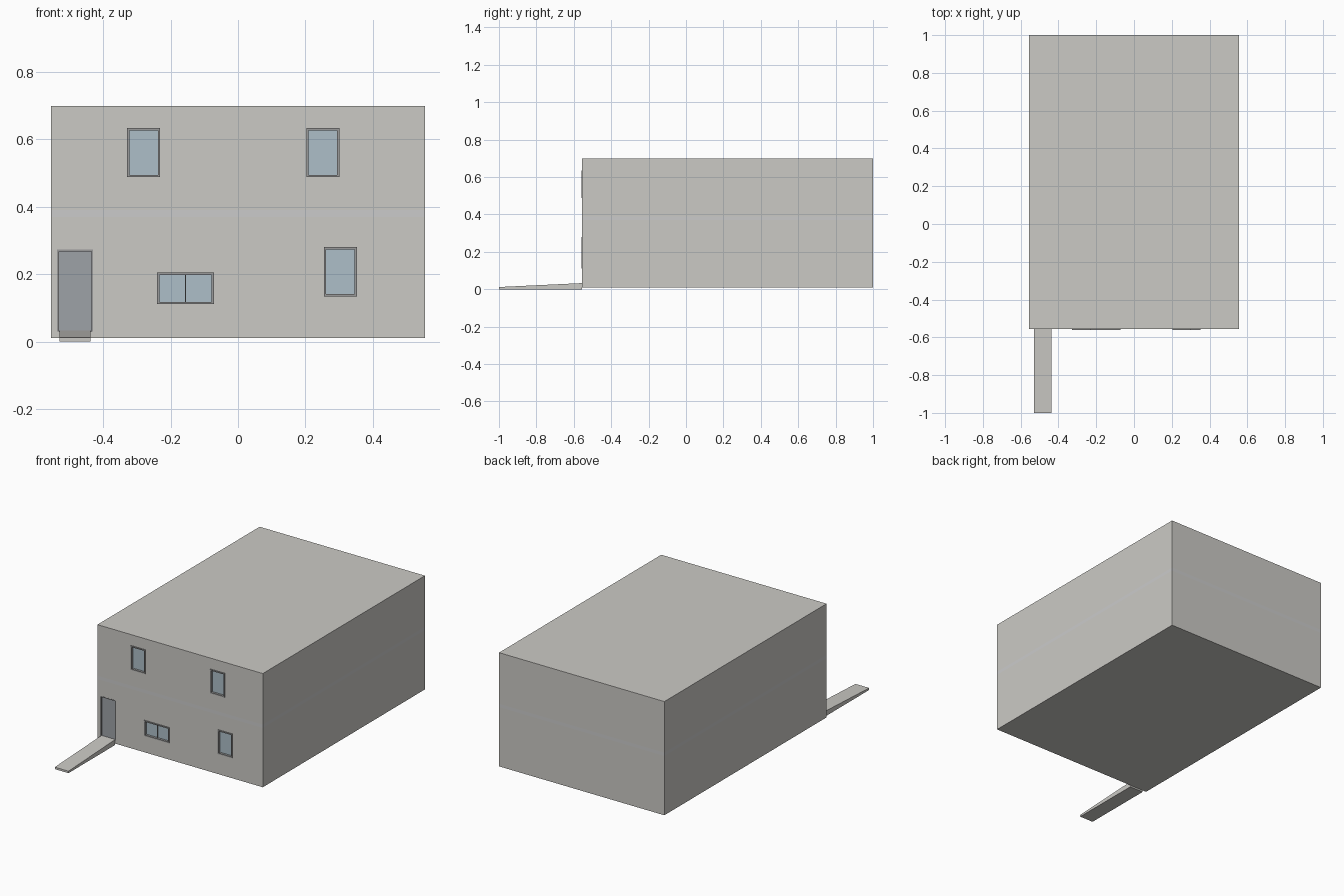
import bpy, bmesh

if "Cube" in bpy.data.objects:
    bpy.data.objects.remove(bpy.data.objects["Cube"])

W, FRONT, BACK = 0.555, -0.555, 1.0   # half width, front and back planes
T = 0.02                              # wall and slab thickness


def material(name, color):
    m = bpy.data.materials.new(name)
    m.diffuse_color = color
    m.use_nodes = True
    m.node_tree.nodes["Principled BSDF"].inputs["Base Color"].default_value = m.diffuse_color
    return m


GLASS = material("glass", (0.42, 0.52, 0.58, 1))
DOOR = material("door_grey", (0.34, 0.36, 0.39, 1))
FRAME = material("frame_grey", (0.32, 0.32, 0.32, 1))
SLAB = material("slab_grey", (0.55, 0.55, 0.53, 1))
WALL = material("wall_grey", (0.60, 0.59, 0.56, 1))


def mesh_object(name, bm, mat=None):
    bmesh.ops.recalc_face_normals(bm, faces=bm.faces)
    me = bpy.data.meshes.new(name)
    bm.to_mesh(me)
    bm.free()
    ob = bpy.data.objects.new(name, me)
    bpy.context.collection.objects.link(ob)
    if mat:
        me.materials.append(mat)
    return ob


def add_box(bm, x0, x1, y0, y1, z0, z1):
    for v in bmesh.ops.create_cube(bm, size=1)["verts"]:
        v.co = ((x0 + x1) / 2 + v.co.x * (x1 - x0),
                (y0 + y1) / 2 + v.co.y * (y1 - y0),
                (z0 + z1) / 2 + v.co.z * (z1 - z0))


def box(name, dims, mat=None):
    bm = bmesh.new()
    add_box(bm, *dims)
    return mesh_object(name, bm, mat)


# Floor, middle and roof slabs
for name, z in (("ground_slab", 0.01), ("middle_slab", 0.37), ("roof_slab", 0.68)):
    box(name, (-W, W, FRONT, BACK, z, z + T), SLAB if name == "middle_slab" else WALL)

# Walls of both storeys
front_walls = []
for label, z0, z1 in (("lower", 0.03, 0.37), ("upper", 0.39, 0.68)):
    front_walls.append(box(label + "_front_wall", (-W, W, FRONT, FRONT + T, z0, z1), WALL))
    box(label + "_back_wall", (-W, W, BACK - T, BACK, z0, z1), WALL)
    for side, x in (("left", -W), ("right", W - T)):
        box(f"{label}_{side}_wall", (x, x + T, FRONT + T, BACK - T, z0, z1), WALL)


def opening(name, wall, x0, x1, z0, z1, rim, proud, fill, mullion=False, sill=True):
    """Cut a hole, then fit a frame and a recessed panel."""
    cutter = box(name + "_cutter", (x0, x1, FRONT - 0.05, FRONT + 0.05,
                                    z0 if sill else z0 - 0.01, z1))
    cutter.hide_render = True
    cutter.hide_viewport = True
    cut = wall.modifiers.new(name, "BOOLEAN")
    cut.object, cut.operation, cut.solver = cutter, "DIFFERENCE", "EXACT"
    ya, yb = FRONT - proud, FRONT + T
    bm = bmesh.new()
    add_box(bm, x0, x0 + rim, ya, yb, z0, z1)
    add_box(bm, x1 - rim, x1, ya, yb, z0, z1)
    add_box(bm, x0 + rim, x1 - rim, ya, yb, z1 - rim, z1)
    if sill:
        add_box(bm, x0 + rim, x1 - rim, ya, yb, z0, z0 + rim)
    if mullion:
        c = (x0 + x1) / 2
        add_box(bm, c - 0.002, c + 0.002, FRONT + 0.002, FRONT + 0.012, z0 + rim, z1 - rim)
    mesh_object(name + "_frame", bm, FRAME)
    box(name + "_panel", (x0 + rim, x1 - rim, FRONT + 0.009, FRONT + 0.013,
                          z0 + (rim if sill else 0), z1 - rim), fill)


# Windows and door on the front
low, up = front_walls
opening("upper_left_window", up, -0.329, -0.231, 0.488, 0.634, 0.007, 0.005, GLASS)
opening("upper_right_window", up, 0.203, 0.301, 0.488, 0.634, 0.007, 0.005, GLASS)
opening("lower_right_window", low, 0.255, 0.353, 0.134, 0.280, 0.007, 0.005, GLASS)
opening("wide_window", low, -0.240, -0.072, 0.111, 0.205, 0.007, 0.005, GLASS, mullion=True)
opening("door", low, -0.537, -0.430, 0.03, 0.273, 0.005, 0.001, DOOR, sill=False)

# Entrance ramp: sloped profile extruded across its width
bm = bmesh.new()
profile = [(-1.0, 0.0), (FRONT, 0.0), (FRONT, 0.033), (-1.0, 0.012)]
face = bm.faces.new([bm.verts.new((-0.53, y, z)) for y, z in profile])
ext = bmesh.ops.extrude_face_region(bm, geom=[face])["geom"]
bmesh.ops.translate(bm, vec=(0.092, 0, 0),
                    verts=[g for g in ext if isinstance(g, bmesh.types.BMVert)])
mesh_object("entrance_ramp", bm, WALL)
